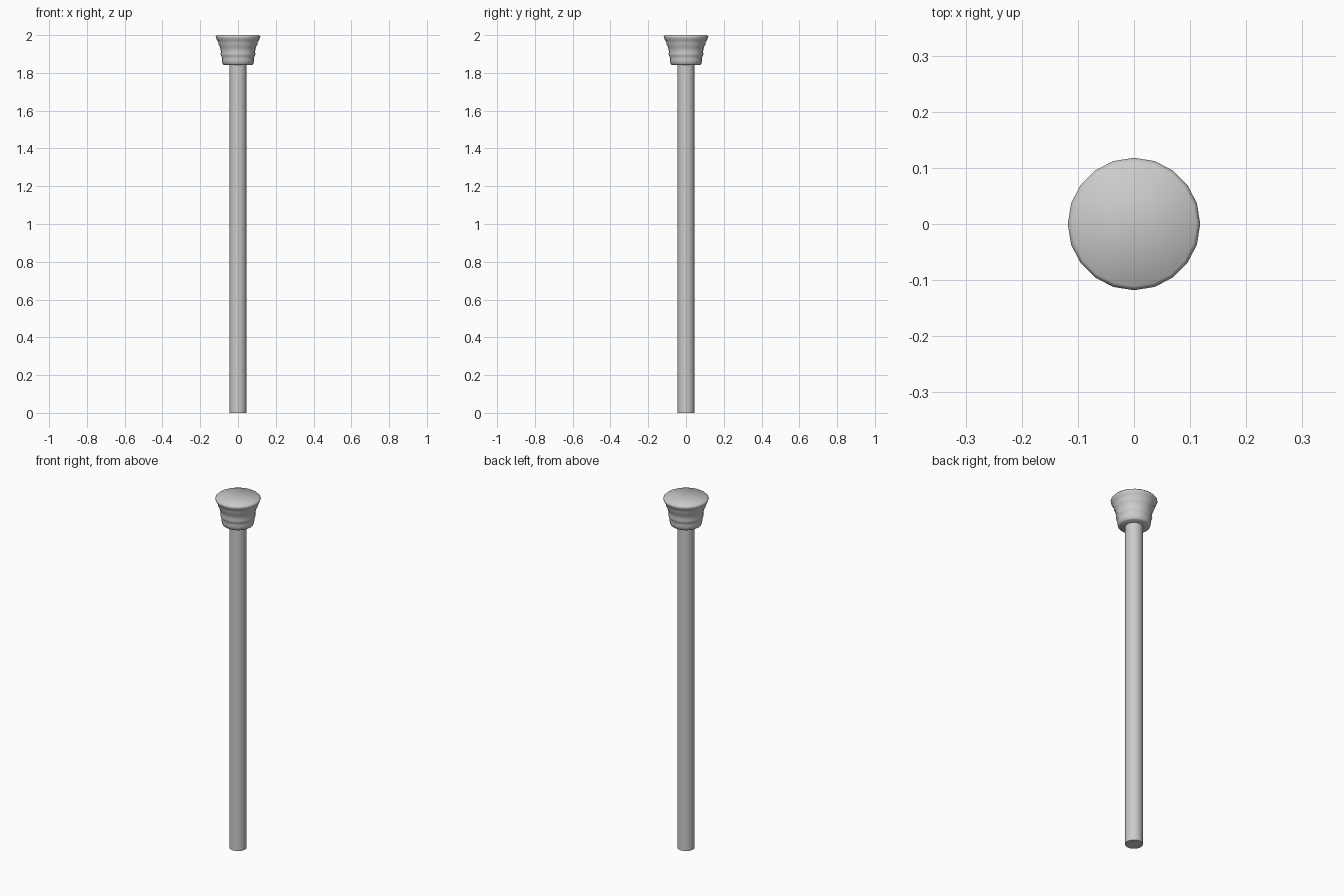
import bpy
import bmesh
import math

SIDES = 20

cube = bpy.data.objects.get("Cube")
if cube:
    bpy.data.objects.remove(cube)

# Plain grey stone
stone = bpy.data.materials.new("grey_stone")
stone.use_nodes = True
stone.diffuse_color = (0.6, 0.6, 0.6, 1)
stone.node_tree.nodes["Principled BSDF"].inputs["Base Color"].default_value = (0.6, 0.6, 0.6, 1)


def turned_part(name, profile, sharp_angle):
    """Turn a (radius, height) profile around z and cap both ends."""
    bm = bmesh.new()
    rings = []
    for radius, z in profile:
        angles = [math.tau * i / SIDES for i in range(SIDES)]
        rings.append([bm.verts.new((radius * math.cos(a), radius * math.sin(a), z)) for a in angles])
    for low, high in zip(rings, rings[1:]):
        for i in range(SIDES):
            j = (i + 1) % SIDES
            bm.faces.new((low[i], low[j], high[j], high[i]))
    bm.faces.new(rings[0][::-1])
    bm.faces.new(rings[-1])
    mesh = bpy.data.meshes.new(name)
    bm.to_mesh(mesh)
    bm.free()
    mesh.materials.append(stone)
    obj = bpy.data.objects.new(name, mesh)
    bpy.context.collection.objects.link(obj)
    bpy.ops.object.select_all(action="DESELECT")
    obj.select_set(True)
    bpy.context.view_layer.objects.active = obj
    bpy.ops.object.shade_smooth_by_angle(angle=math.radians(sharp_angle))
    return obj


# Long straight shaft
turned_part("column_shaft", [(0.045, 0), (0.045, 1.85)], 40)

# Flared capital with two rolled mouldings and a rounded rim
turned_part("column_capital", [
    (0.074, 1.842), (0.081, 1.847), (0.084, 1.86), (0.086, 1.872),
    (0.084, 1.882), (0.090, 1.89), (0.092, 1.902), (0.090, 1.912),
    (0.093, 1.925), (0.097, 1.94), (0.103, 1.95), (0.103, 1.96),
    (0.110, 1.972), (0.117, 1.985), (0.118, 1.992), (0.111, 2.0),
], 50)
